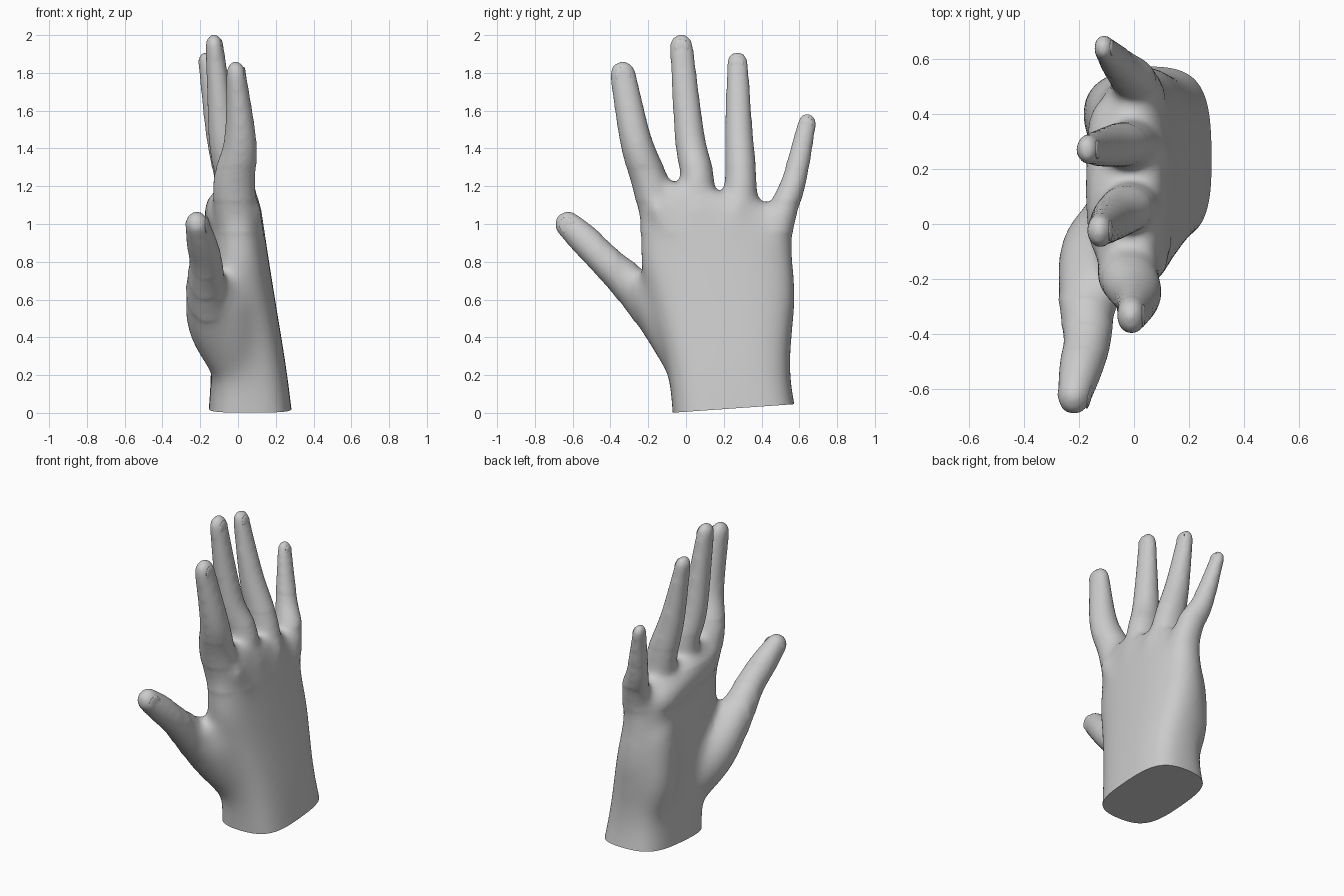
import bpy, bmesh, math
from mathutils import Vector, Matrix

if "Cube" in bpy.data.objects:
    bpy.data.objects.remove(bpy.data.objects["Cube"])

skin = bpy.data.materials.new("grey_skin")
skin.diffuse_color = (0.6, 0.6, 0.6, 1)
skin.use_nodes = True
skin.node_tree.nodes["Principled BSDF"].inputs["Base Color"].default_value = skin.diffuse_color
PAD = 0.006      # allowance for shrinkage when the surface is smoothed
X = Vector((1, 0, 0))   # side of the back of the hand


def add_loft(bm, rings):
    """Closed skin through a list of equal-length point rings."""
    loops = [[bm.verts.new(p) for p in ring] for ring in rings]
    for a, b in zip(loops, loops[1:]):
        for i in range(len(a)):
            j = (i + 1) % len(a)
            bm.faces.new((a[i], a[j], b[j], b[i]))
    bm.faces.new(loops[0][::-1])
    bm.faces.new(loops[-1])


def spline(pts, steps=8):
    """Catmull-Rom interpolation of tuples of any length."""
    p = [pts[0]] + list(pts) + [pts[-1]]
    out = []
    for i in range(1, len(p) - 2):
        for s in range(steps):
            t = s / steps
            out.append([0.5 * (2 * b + (c - a) * t + (2 * a - 5 * b + 4 * c - d) * t * t
                               + (3 * b - a - 3 * c + d) * t ** 3)
                        for a, b, c, d in zip(*p[i - 1:i + 3])])
    return out + [list(pts[-1])]


def frame(t, back):
    t = t.normalized()
    d = (back - t * back.dot(t)).normalized()
    return t, d, t.cross(d)


def add_tube(bm, pts, ratios, n=28):
    """Round-tipped oval tube; points are x, y, z, half width; ratios give depth / width."""
    path = spline([p + (k,) for p, k in zip(pts, ratios)])
    rings = []
    for i, (x, y, z, r, ratio) in enumerate(path):
        a, b = path[max(i - 1, 0)], path[min(i + 1, len(path) - 1)]
        t, d, w = frame(Vector(b[:3]) - Vector(a[:3]), X)
        r += PAD
        last = i == len(path) - 1
        for c in ([k * 0.29 for k in range(6)] if last else [0]):
            o = Vector((x, y, z)) + t * r * math.sin(c)
            k = r * math.cos(c)
            rings.append([o + w * k * math.cos(math.tau * j / n)
                          + d * k * ratio * math.sin(math.tau * j / n) for j in range(n)])
    add_loft(bm, rings)


def finish(name, bm):
    me = bpy.data.meshes.new(name)
    bm.to_mesh(me)
    bm.free()
    me.materials.append(skin)
    ob = bpy.data.objects.new(name, me)
    bpy.context.collection.objects.link(ob)
    for o in bpy.context.selected_objects:
        o.select_set(False)
    ob.select_set(True)
    bpy.context.view_layer.objects.active = ob
    bpy.ops.object.shade_smooth_by_angle(angle=math.radians(40))
    return ob


def add_nail(name, pts, ratio, back):
    """Thin plate set into the back of a fingertip."""
    x, y, z, r = pts[-1]
    t, d, w = frame(Vector(pts[-1][:3]) - Vector(pts[-2][:3]), back)
    rot = Matrix((w, d, t)).transposed().to_4x4()
    o = Vector((x, y, z)) + d * (r * ratio - .007) - t * .012
    bm = bmesh.new()
    bmesh.ops.create_uvsphere(bm, u_segments=20, v_segments=10, radius=1,
                              matrix=Matrix.Translation(o) @ rot
                              @ Matrix.Diagonal((r * .66, .009, r * .72, 1)))
    finish(name + "_nail", bm)


hand = bmesh.new()

# Four fingers, root to tip
finger_depth = (1.05, 1.15, 1.02, .76)


def add_finger(name, *pts):
    add_tube(hand, pts, finger_depth)
    add_nail(name, pts, finger_depth[-1], X)


add_finger("index", (-.01, -.13, 1, .1), (-.02, -.19, 1.22, .094), (.012, -.265, 1.44, .08), (-.01, -.335, 1.795, .065))
add_finger("middle", (0, .05, 1, .1), (-.02, .06, 1.24, .085), (-.075, .02, 1.46, .075), (-.125, -.025, 1.946, .058))
add_finger("ring", (.015, .28, 1, .095), (-.03, .29, 1.24, .08), (-.1, .28, 1.5, .068), (-.168, .272, 1.858, .053))
add_finger("little", (.025, .46, .9, .088), (0, .525, 1.1, .072), (-.05, .575, 1.24, .062), (-.11, .642, 1.54, .046))

# Thumb with its fleshy base
thumb = [(-.06, .02, .25, .11), (-.145, -.09, .46, .138), (-.17, -.27, .66, .108),
         (-.17, -.42, .8, .084), (-.195, -.53, .91, .079), (-.217, -.625, .998, .067)]
add_tube(hand, thumb, (.85, .88, .98, 1, .95, .88))
add_nail("thumb", thumb, .9, Vector((.8, -.5, .3)))

# Web filling the gap between thumb and back of the hand
add_tube(hand, [(0, .02, .2, .1), (-.04, -.07, .42, .13), (-.06, -.16, .6, .115), (-.07, -.2, .66, .08)], (.95,) * 4)

# Palm and wrist sections: z, y min, y max, x min, x max
rows = [(-.2, -.05, .62, -.165, .3), (.2, -.085, .545, -.135, .252), (.6, -.18, .572, -.14, .188),
        (.8, -.235, .562, -.14, .156), (1, -.235, .55, -.13, .125), (1.13, -.215, .48, -.11, .095),
        (1.18, -.14, .4, -.08, .055)]
rings = []
for z, y0, y1, x0, x1 in spline(rows):
    power = 2 / (3.4 - max(z, 0))       # squarer at the wrist, rounder at the knuckles
    slant = max(0, z - .85) * .62       # knuckle line drops toward the little finger
    ring = []
    for j in range(48):
        c, s = math.cos(math.tau * j / 48), math.sin(math.tau * j / 48)
        u = math.copysign(abs(c) ** power, c) * ((x1 - x0) / 2 + .009)
        v = math.copysign(abs(s) ** power, s) * ((y1 - y0) / 2 + .009)
        ring.append(Vector(((x0 + x1) / 2 + u, (y0 + y1) / 2 + v, z - slant * v)))
    rings.append(ring)
add_loft(hand, rings)

# Fleshy heel of the palm and the pad under the fingers
add_tube(hand, [(-.03, .4, .2, .1), (-.075, .4, .45, .135), (-.07, .4, .75, .13)], (.82,) * 3)
add_tube(hand, [(-.07, -.1, 1.05, .1), (-.08, .1, 1.06, .11), (-.07, .36, .98, .11)], (.88,) * 3)

# Tendons running to the knuckles
for low, high in ((.06, -.15), (.14, .06), (.22, .27)):
    add_tube(hand, [(.135, low, .72, .02), (.085, high, 1.08, .04)], (1, 1))
bmesh.ops.recalc_face_normals(hand, faces=hand.faces[:])

# Fuse the parts into one skin
raw = finish("hand_parts", hand)
mod = raw.modifiers.new("fuse", 'REMESH')
mod.mode = 'VOXEL'
mod.voxel_size = 0.014
fused = bpy.data.meshes.new_from_object(raw.evaluated_get(bpy.context.evaluated_depsgraph_get()))
bpy.data.objects.remove(raw)
bm = bmesh.new()
bm.from_mesh(fused)


def relax(times, z_max, y_min):
    """Smooth the skin below a height and behind the thumb."""
    verts = [v for v in bm.verts if v.co.z < z_max and v.co.y > y_min]
    for i in range(times):
        bmesh.ops.smooth_vert(bm, verts=verts, factor=0.5,
                              use_axis_x=True, use_axis_y=True, use_axis_z=True)


# Light smoothing overall, stronger toward the palm
for step in ((12, 3, -2), (8, 1.3, -.45), (20, 1.12, -.36), (40, .95, -.27)):
    relax(*step)

# Flat, slightly slanted cut at the wrist
bmesh.ops.bisect_plane(bm, geom=bm.verts[:] + bm.edges[:] + bm.faces[:], plane_co=(0, 0, .006),
                       plane_no=(0, -.07, 1), clear_inner=True)
bmesh.ops.holes_fill(bm, edges=[e for e in bm.edges if e.is_boundary], sides=0)
bmesh.ops.recalc_face_normals(bm, faces=bm.faces[:])
finish("hand", bm)
